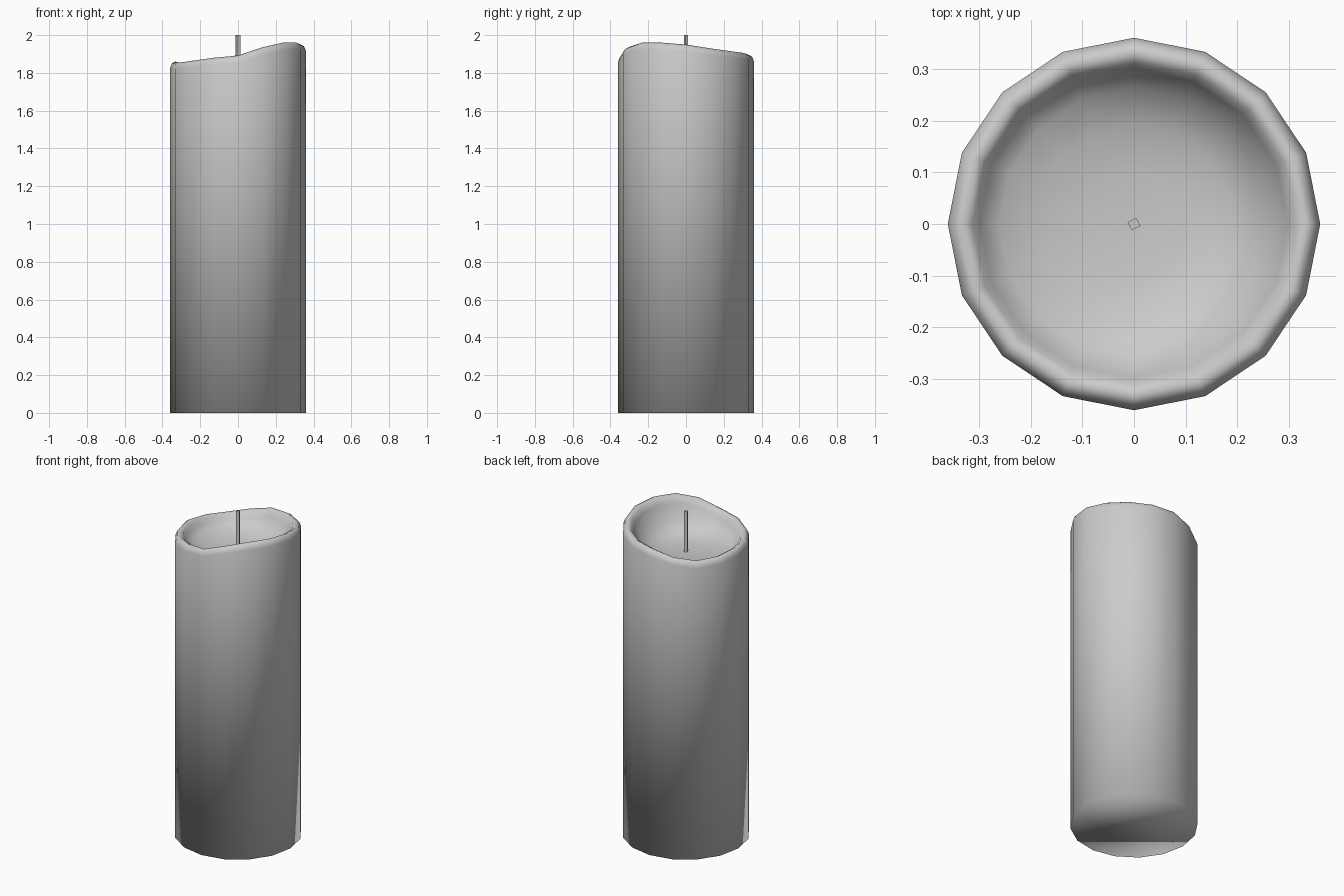
import bpy, bmesh, math

if "Cube" in bpy.data.objects:
    bpy.data.objects.remove(bpy.data.objects["Cube"])

SIDES = 16
# Height of the melted rim at each side, counter-clockwise from +x
RIM = [1.95, 1.93, 1.915, 1.905, 1.895, 1.865, 1.845, 1.85,
       1.86, 1.855, 1.865, 1.88, 1.892, 1.935, 1.96, 1.96]


def finish(bm, name):
    bmesh.ops.recalc_face_normals(bm, faces=bm.faces[:])
    mesh = bpy.data.meshes.new(name)
    bm.to_mesh(mesh)
    bm.free()
    obj = bpy.data.objects.new(name, mesh)
    bpy.context.collection.objects.link(obj)
    return obj


def ring(bm, radius, height):
    return [bm.verts.new((radius * math.cos(math.tau * i / SIDES),
                          radius * math.sin(math.tau * i / SIDES),
                          height(RIM[i]))) for i in range(SIDES)]


# Candle body: wall, rounded wavy rim and melted bowl
# Each entry: radius, fixed height, share of the rim wave, offset
BASE = 1.9
profile = [(0.36, 0.0, 0), (0.36, BASE - 0.035, 1), (0.35, BASE - 0.01, 1),
           (0.333, BASE, 1), (0.312, BASE - 0.012, 1), (0.298, BASE - 0.045, 1),
           (0.26, 1.80, 0.3), (0.19, 1.765, 0), (0.10, 1.752, 0)]
bm = bmesh.new()
rings = [ring(bm, r, lambda top, z=z, k=k: z + k * (top - BASE))
         for r, z, k in profile]
for a, b in zip(rings, rings[1:]):
    for i in range(SIDES):
        j = (i + 1) % SIDES
        bm.faces.new((a[i], a[j], b[j], b[i]))
bm.faces.new(rings[0][::-1])
centre = bm.verts.new((0, 0, 1.75))
for i in range(SIDES):
    bm.faces.new((rings[-1][i], rings[-1][(i + 1) % SIDES], centre))
for f in bm.faces:
    f.smooth = True
finish(bm, "candle_body")

# Wick: thin square post, slightly turned
bm = bmesh.new()
bmesh.ops.create_cube(bm, size=1)
for v in bm.verts:
    v.co.x *= 0.019
    v.co.y *= 0.017
    v.co.z = 1.74 if v.co.z < 0 else 2.0
wick = finish(bm, "wick")
wick.rotation_euler.z = math.radians(27)
